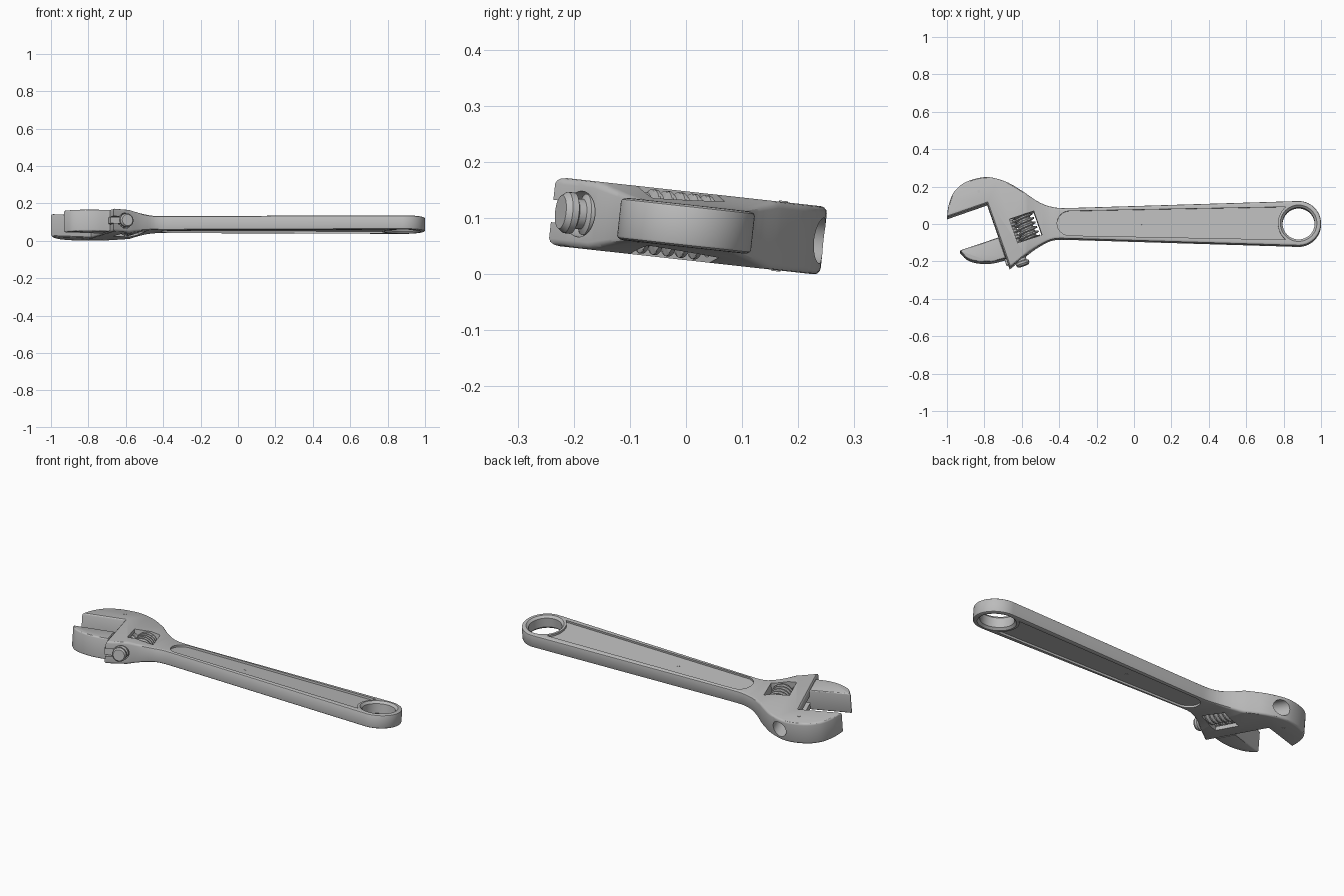
import bpy, bmesh, math
from mathutils import Matrix, Vector

cube = bpy.data.objects.get("Cube")
if cube:
    bpy.data.objects.remove(cube)

steel = bpy.data.materials.new("grey steel")
steel.use_nodes = True
GREY = (0.5, 0.5, 0.5, 1)
steel.diffuse_color = GREY
steel.node_tree.nodes["Principled BSDF"].inputs["Base Color"].default_value = GREY

HALF = 0.061                      # half thickness of the head
ANGLE = math.radians(19.2)        # the head is turned from the handle
# Head frame: x away from the slide face, y along the slide
HEAD = Matrix.Translation((-0.665, -0.24, 0)) @ Matrix.Rotation(ANGLE, 4, 'Z')
ALONG = Matrix.Rotation(-math.pi / 2, 4, 'X')   # turns a z axis onto y
parts = []


def finish(name, bm, matrix=Matrix()):
    bmesh.ops.recalc_face_normals(bm, faces=bm.faces)
    mesh = bpy.data.meshes.new(name)
    bm.to_mesh(mesh)
    bm.free()
    mesh.transform(matrix)
    mesh.materials.append(steel)
    ob = bpy.data.objects.new(name, mesh)
    bpy.context.collection.objects.link(ob)
    return ob


def spline(pts, steps=5):
    """Smooth path through the points."""
    p = [Vector(q) for q in pts]
    p = [2 * p[0] - p[1]] + p + [2 * p[-1] - p[-2]]
    out = []
    for a, b, c, d in zip(p, p[1:], p[2:], p[3:]):
        for i in range(steps):
            t = i / steps
            out.append(0.5 * (2 * b + (c - a) * t + (2 * a - 5 * b + 4 * c - d) * t * t
                              + (3 * b - a - 3 * c + d) * t ** 3))
    return out + [p[-2]]


def arc(x, y, r, start, end, n=24):
    return [(x + r * math.cos(math.radians(start + (end - start) * i / n)),
             y + r * math.sin(math.radians(start + (end - start) * i / n))) for i in range(n + 1)]


def plate(outline, low, high, bevel=0):
    bm = bmesh.new()
    face = bm.faces.new([bm.verts.new((p[0], p[1], low)) for p in outline])
    new = bmesh.ops.extrude_face_region(bm, geom=[face])["geom"]
    bmesh.ops.translate(bm, vec=(0, 0, high - low), verts=[v for v in new if isinstance(v, bmesh.types.BMVert)])
    if bevel:
        rim = [e for e in bm.edges if abs(e.verts[0].co.z - e.verts[1].co.z) < 1e-5]
        bmesh.ops.bevel(bm, geom=rim, offset=bevel, segments=3, profile=0.5, affect='EDGES')
    return bm


def lathe(name, profile, matrix, n=40):
    """Closed solid turned around z from (radius, z) pairs."""
    bm = bmesh.new()
    rings = [[bm.verts.new((r * math.cos(math.tau * i / n), r * math.sin(math.tau * i / n), z))
              for i in range(n)] for r, z in profile]
    for a, b in zip(rings, rings[1:]):
        for i in range(n):
            bm.faces.new((a[i], a[i - 1], b[i - 1], b[i]))
    bm.faces.new(rings[0])
    bm.faces.new(rings[-1])
    return finish(name, bm, matrix)


def box(name, x0, x1, y0, y1, z, matrix):
    return finish(name, plate([(x0, y0), (x1, y0), (x1, y1), (x0, y1)], -z, z), matrix)


def cut(ob, cutter):
    cutter.hide_render = True
    mod = ob.modifiers.new("cut", 'BOOLEAN')
    mod.operation, mod.object, mod.solver = 'DIFFERENCE', cutter, 'EXACT'
    bpy.context.view_layer.objects.active = ob
    bpy.ops.object.modifier_apply(modifier=mod.name)
    bpy.data.objects.remove(cutter)


# Body: head, neck and handle from one outline
upper = spline([(-1, 0.03), (-0.99, 0.1), (-0.96, 0.17), (-0.895, 0.222), (-0.79, 0.247),
                (-0.69, 0.224), (-0.61, 0.18), (-0.505, 0.112), (-0.42, 0.085), (-0.33, 0.083)])
lower = spline([(-0.33, -0.083), (-0.43, -0.085), (-0.51, -0.122), (-0.58, -0.172), (-0.665, -0.24)])
bm = plate(upper + arc(0.88, 0, 0.12, 91, -91, 40) + lower + [(-0.785, 0.105)], -HALF, HALF, 0.012)
for i in range(12):
    bmesh.ops.bisect_plane(bm, geom=bm.verts[:] + bm.edges[:] + bm.faces[:],
                           plane_co=(-0.58 + 0.0125 * i, 0, 0), plane_no=(1, 0, 0))
for v in bm.verts:                # thin the neck down to the handle
    t = min(max((v.co.x + 0.58) / 0.1375, 0), 1)
    v.co.z *= (0.038 + 0.023 * (1 - t) ** 1.6) / HALF
body = finish("wrench_body", bm)
parts.append(body)

# Sunk panels on both sides of the handle
panel = (arc(-0.345, 0, 0.066, 270, 90, 16) + arc(0.885, 0, 0.115, 130, 230, 20))
for low, high in ((0.027, 0.1), (-0.1, -0.027)):
    cut(body, finish("panel_cutter", plate(panel, low, high)))

# Hanging hole with chamfered rims
cut(body, lathe("hole_cutter", [(0.115, -0.055), (0.086, -0.026), (0.086, 0.026), (0.115, 0.055)],
                Matrix.Translation((0.88, 0, 0)), 48))

# Worm window, slide bore and slide slot
cut(body, box("window_cutter", 0.084, 0.222, 0.11, 0.245, 0.2, HEAD))
cut(body, lathe("bore_cutter", [(0.041, -0.2), (0.041, 0.7)], HEAD @ Matrix.Translation((0.075, 0, 0)) @ ALONG))
cut(body, box("slot_cutter", -0.05, 0.075, -0.1, 0.36, 0.02, HEAD))

# Movable jaw
jaw = [(-0.722, -0.077), (-0.93, -0.148)] + spline(
    [(-0.93, -0.152), (-0.89, -0.19), (-0.83, -0.208), (-0.76, -0.208), (-0.684, -0.19)])
parts.append(finish("movable_jaw", plate(jaw, -0.058, 0.058, 0.008)))

# Toothed rack that slides in the bore, and its web to the jaw
rack = [(0.03, -0.01)]
for i in range(7):
    y = 0.035 * i
    rack += [(0.037, y), (0.037, y + 0.012), (0.027, y + 0.017), (0.027, y + 0.03)]
parts.append(lathe("jaw_rack", rack, HEAD @ Matrix.Translation((0.075, 0, 0)) @ ALONG, 32))
parts.append(box("jaw_web", -0.01, 0.075, 0.02, 0.17, 0.017, HEAD))

# Worm screw: radius follows a spiral
bm = bmesh.new()
N, ROWS, LENGTH = 40, 60, 0.125
rows = []
for j in range(ROWS + 1):
    y = LENGTH * j / ROWS
    row = []
    for i in range(N):
        a = math.tau * i / N
        wave = math.cos(a - math.tau * y / 0.025)
        r = 0.049 + 0.009 * max(-1, min(1, 2 * wave))
        row.append(bm.verts.new((r * math.cos(a), r * math.sin(a), y)))
    rows.append(row)
for a, b in zip(rows, rows[1:]):
    for i in range(N):
        bm.faces.new((a[i], a[i - 1], b[i - 1], b[i]))
bm.faces.new(rows[0])
bm.faces.new(rows[-1])
parts.append(finish("worm_screw", bm, HEAD @ Matrix.Translation((0.155, 0.115, 0)) @ ALONG))
parts.append(lathe("worm_pin", [(0.018, 0.09), (0.018, 0.27)], HEAD @ Matrix.Translation((0.155, 0, 0)) @ ALONG, 24))

# Small pins flush with the surfaces
for name, x, y, z in (("head_pin", -0.83, 0.168, HALF), ("handle_pin", 0.045, 0, 0.027)):
    parts.append(lathe(name, [(0.008, -z - 0.002), (0.008, z + 0.002)], Matrix.Translation((x, y, 0)), 16))

# Tilt the whole wrench as it lies and set it on the ground
tilt = Matrix.Rotation(math.radians(-6.3), 4, 'X')
for ob in parts:
    ob.data.transform(tilt)
lift = -min(v.co.z for ob in parts for v in ob.data.vertices)
for ob in parts:
    ob.data.transform(Matrix.Translation((0, 0, lift)))
    bpy.ops.object.select_all(action='DESELECT')
    ob.select_set(True)
    bpy.context.view_layer.objects.active = ob
    bpy.ops.object.shade_smooth_by_angle(angle=math.radians(30))
